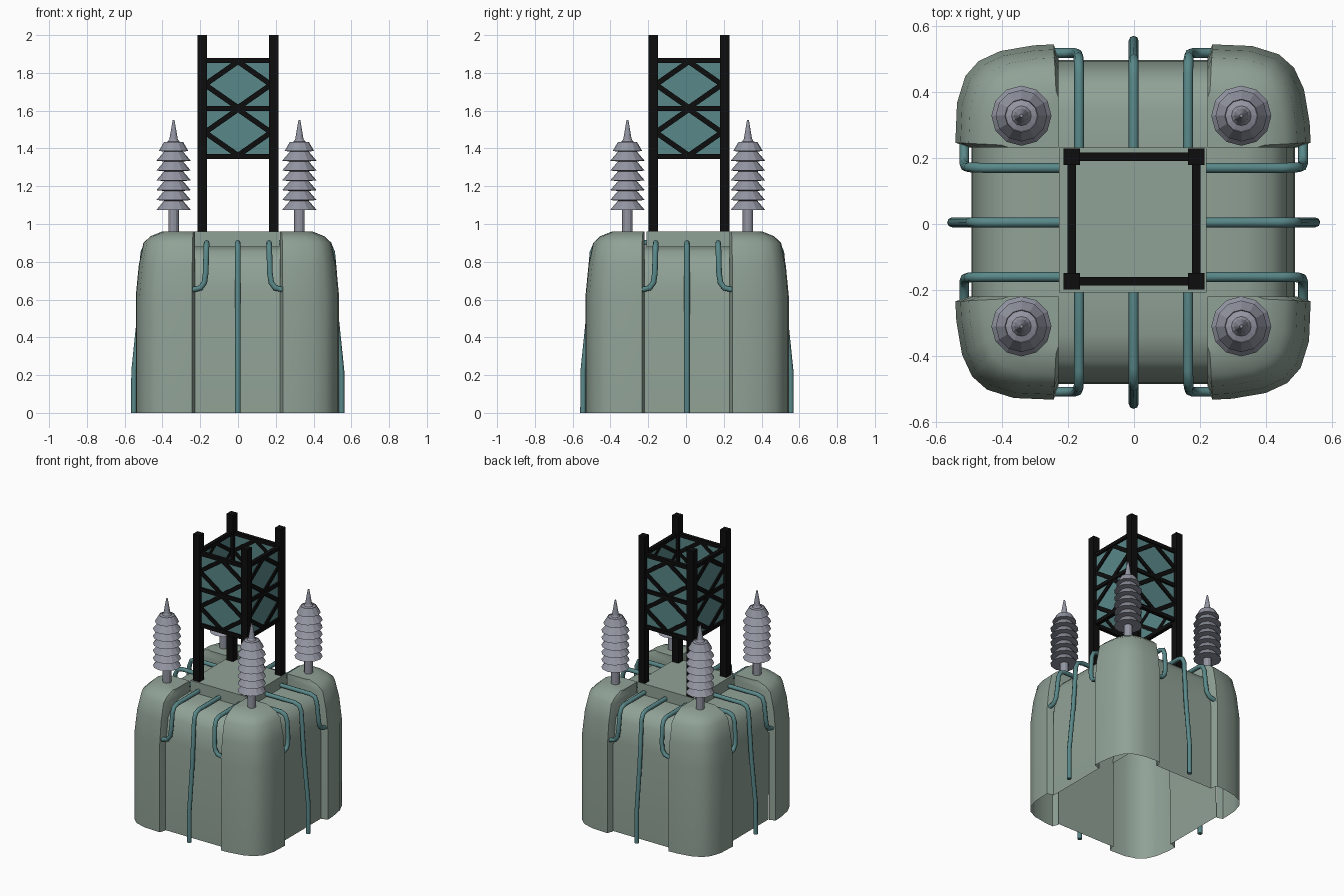
import bpy, bmesh, math
from mathutils import Vector, Matrix

if "Cube" in bpy.data.objects:
    bpy.data.objects.remove(bpy.data.objects["Cube"])


def mat(name, col):
    m = bpy.data.materials.new(name)
    m.diffuse_color = (*col, 1)
    m.use_nodes = True
    m.node_tree.nodes["Principled BSDF"].inputs["Base Color"].default_value = m.diffuse_color
    return m


GREEN = mat("grey_green_paint", (0.28, 0.36, 0.305))
TEAL = mat("teal_paint", (0.10, 0.245, 0.25))
BLACK = mat("black_steel", (0.004, 0.004, 0.004))
CERAMIC = mat("blue_grey_ceramic", (0.29, 0.30, 0.36))


def finish(bm, name, material, loc=(0, 0, 0), smooth=None):
    bmesh.ops.remove_doubles(bm, verts=bm.verts, dist=0.0005)
    me = bpy.data.meshes.new(name)
    bm.to_mesh(me)
    bm.free()
    me.materials.append(material)
    ob = bpy.data.objects.new(name, me)
    ob.location = loc
    bpy.context.collection.objects.link(ob)
    if smooth:
        bpy.ops.object.select_all(action='DESELECT')
        ob.select_set(True)
        bpy.context.view_layer.objects.active = ob
        bpy.ops.object.shade_smooth_by_angle(angle=math.radians(smooth))
    return ob


def box(bm, lo, hi):
    lo, hi = Vector(lo), Vector(hi)
    m = Matrix.Translation((lo + hi) / 2) @ Matrix.Diagonal((*(hi - lo), 1))
    bmesh.ops.create_cube(bm, size=1, matrix=m)


def turn(k):
    return Matrix.Rotation(k * math.pi / 2, 4, 'Z')


# Corner lobes: open-bottomed rounded shells whose shoulders draw in
C = 0.225
plan = [(C, 0.492), (0.24, 0.535), (0.36, 0.53), (0.44, 0.505), (0.485, 0.465),
        (0.515, 0.40), (0.532, 0.30), (0.535, 0.24), (0.492, C), (C, C)]
levels = [(0, 1.01), (0.62, 1.01), (0.78, 0.96), (0.90, 0.88), (0.935, 0.76), (0.96, 0.56)]
for k, name in enumerate(["back_right", "back_left", "front_left", "front_right"]):
    bm = bmesh.new()
    rings = [[bm.verts.new(turn(k) @ Vector((C + (x - C) * s, C + (y - C) * s, z)))
              for x, y in plan] for z, s in levels]
    n = len(plan)
    for i in range(len(rings) - 1):
        for j in range(n):
            if j >= n - 2 and i == 0:
                continue            # inner walls exist only at the shoulder
            a, b = rings[i], rings[i + 1]
            bm.faces.new((a[j], b[j], b[(j + 1) % n], a[(j + 1) % n]))
    bm.faces.new(rings[-1][::-1])
    bmesh.ops.recalc_face_normals(bm, faces=bm.faces)
    if sum((f.normal.z for f in bm.faces if len(f.verts) > 4)) < 0:
        bmesh.ops.reverse_faces(bm, faces=bm.faces)
    finish(bm, name + "_lobe", GREEN, (-0.003, 0.006, 0), 40)

# Recessed side walls with rounded shoulders
prof = [(0.2, 0.88), (0.34, 0.88), (0.42, 0.855), (0.465, 0.79), (0.487, 0.64), (0.49, 0)]
bm = bmesh.new()
for k in range(4):
    for (y0, z0), (y1, z1) in zip(prof, prof[1:]):
        q = [(-0.232, -y0, z0), (-0.232, -y1, z1), (0.232, -y1, z1), (0.232, -y0, z0)]
        bm.faces.new([bm.verts.new(turn(k) @ Vector(p)) for p in q])
finish(bm, "side_walls", GREEN, (-0.002, 0.006, 0), 45)

# Central raised deck
bm = bmesh.new()
box(bm, (-0.223, -0.22, 0.87), (0.223, 0.22, 0.96))
finish(bm, "top_deck", GREEN, (-0.004, 0.012, 0))


# Pipes on each side: one long to the ground, two short hooks into the lobes
def pipes(name, k):
    cu = bpy.data.curves.new(name, 'CURVE')
    cu.dimensions = '3D'
    cu.bevel_depth = 0.015
    cu.bevel_resolution = 2
    cu.use_fill_caps = True
    long = [(0, -0.2, 0.9), (0, -0.44, 0.9), (0, -0.478, 0.888), (0, -0.495, 0.85),
            (0, -0.515, 0.55), (0, -0.549, 0.22), (0, -0.55, 0)]
    paths = [long]
    for s in (-1, 1):
        paths.append([(s * x, -y, z) for x, y, z in [
            (0.165, 0.2, 0.9), (0.165, 0.45, 0.9), (0.166, 0.485, 0.887), (0.167, 0.5, 0.85),
            (0.17, 0.51, 0.74), (0.177, 0.513, 0.69), (0.197, 0.513, 0.662), (0.25, 0.513, 0.65)]])
    for p in paths:
        sp = cu.splines.new('POLY')
        sp.points.add(len(p) - 1)
        for pt, co in zip(sp.points, p):
            pt.co = (*(turn(k) @ Vector(co)), 1)
    ob = bpy.data.objects.new(name, cu)
    ob.location = (-0.001, 0.005, 0)
    bpy.context.collection.objects.link(ob)
    bpy.ops.object.select_all(action='DESELECT')
    ob.select_set(True)
    bpy.context.view_layer.objects.active = ob
    bpy.ops.object.convert(target='MESH')
    ob = bpy.context.view_layer.objects.active
    ob.data.materials.clear()
    ob.data.materials.append(TEAL)
    bpy.ops.object.shade_smooth_by_angle(angle=math.radians(50))


for k, side in enumerate(["front", "right", "back", "left"]):
    pipes(side + "_pipes", k)

# Ribbed insulators on the lobes
ins = [(0.0, 0.93), (0.028, 0.93), (0.028, 1.075)]
for i in range(7):
    z = 1.075 + i * 0.052
    ins += [(0.091 if i < 6 else 0.078, z), (0.05, z + 0.048)]
ins += [(0.048, 1.43), (0.03, 1.437), (0.022, 1.45), (0.005, 1.55), (0, 1.55)]
SIDES = 12
for sx in (-1, 1):
    for sy in (-1, 1):
        bm = bmesh.new()
        vs = [bm.verts.new((r, 0, z)) for r, z in ins]
        es = [bm.edges.new(e) for e in zip(vs, vs[1:])]
        bmesh.ops.spin(bm, geom=vs + es, cent=(0, 0, 0), axis=(0, 0, 1),
                       angle=math.tau, steps=SIDES)
        bmesh.ops.remove_doubles(bm, verts=bm.verts, dist=0.0005)
        bmesh.ops.recalc_face_normals(bm, faces=bm.faces)
        name = ("front" if sy < 0 else "back") + ("_left" if sx < 0 else "_right") + "_insulator"
        finish(bm, name, CERAMIC, (sx * 0.333 - 0.008, sy * 0.319 + 0.009, 0))

# Tower: four posts, cross bars and diamond bracing
TOWER = (0, 0.015, 0)
R = 0.189
bm = bmesh.new()
for sx in (-R, R):
    for sy in (-R, R):
        box(bm, (sx - 0.025, sy - 0.025, 0.95), (sx + 0.025, sy + 0.025, 2.0))
finish(bm, "tower_posts", BLACK, TOWER)

bars, panels = bmesh.new(), bmesh.new()
for k in range(4):
    tmp = bmesh.new()
    for z in (1.358, 1.612, 1.865):
        box(tmp, (-R, -R - 0.013, z - 0.013), (R, -R + 0.013, z + 0.013))
    for z in (1.485, 1.738):
        for sx in (-1, 1):
            for sz in (-1, 1):
                a, b = Vector((sx * 0.175, -R, z)), Vector((0, -R, z + sz * 0.122))
                d = b - a
                rot = Matrix.Rotation(-math.atan2(d.z, d.x), 4, 'Y')
                m = Matrix.Translation((a + b) / 2) @ rot @ Matrix.Diagonal((d.length, 0.018, 0.028, 1))
                bmesh.ops.create_cube(tmp, size=1, matrix=m)
    bmesh.ops.transform(tmp, matrix=turn(k), verts=tmp.verts)
    me = bpy.data.meshes.new("temp")
    tmp.to_mesh(me)
    tmp.free()
    bars.from_mesh(me)
    bpy.data.meshes.remove(me)
    # teal sheet behind the bracing
    m = turn(k) @ Matrix.Translation((0, -R + 0.003, 1.612)) @ Matrix.Diagonal((2 * R - 0.02, 0.006, 0.5, 1))
    bmesh.ops.create_cube(panels, size=1, matrix=m)
finish(bars, "tower_bracing", BLACK, TOWER)
finish(panels, "tower_panels", TEAL, TOWER)
